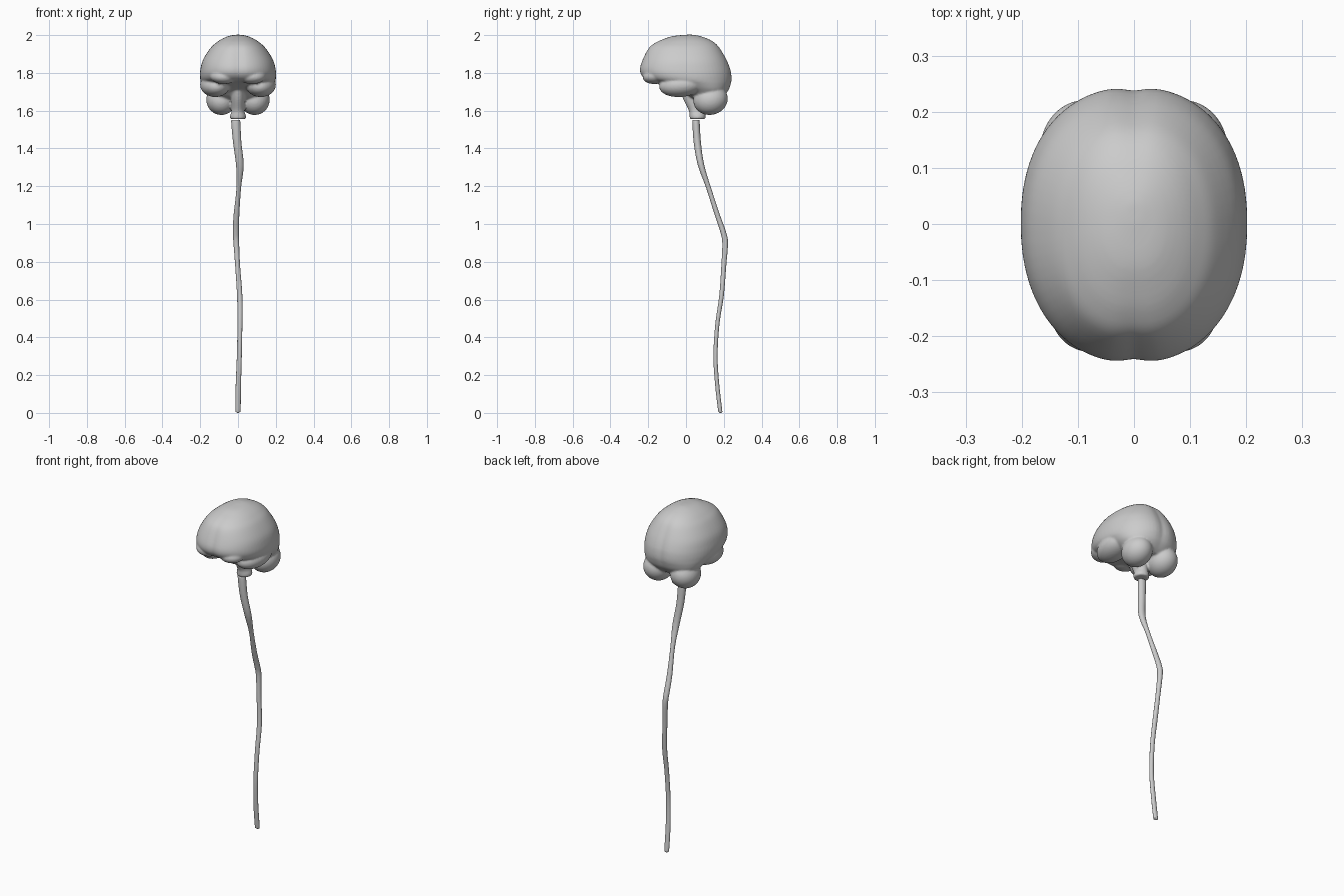
import bpy, bmesh, math
from mathutils import Matrix

if "Cube" in bpy.data.objects:
    bpy.data.objects.remove(bpy.data.objects["Cube"])

def blend(a, b, c, d, t):
    # Catmull-Rom interpolation of whole rows
    return [0.5 * (2*q + (r-p)*t + (2*p-5*q+4*r-s)*t*t + (3*q-p-3*r+s)*t**3)
            for p, q, r, s in zip(a, b, c, d)]

def loft(bm, rows, sides, steps, power=2.0, notch=0.0):
    # rows: z, front y, back y, half width, centre x
    n, fine = len(rows), []
    for i in range(n - 1):
        for k in range(steps):
            fine.append(blend(rows[max(i-1, 0)], rows[i], rows[i+1], rows[min(i+2, n-1)], k/steps))
    fine.append(rows[-1])
    rings = []
    for z, y0, y1, w, cx in fine:
        ring = []
        for k in range(sides):
            a = 2 * math.pi * k / sides
            c, s = math.cos(a), math.sin(a)
            x = w * math.copysign(abs(c) ** (2/power), c)
            y = (y1-y0)/2 * math.copysign(abs(s) ** (2/power), s)
            y *= 1 - notch * math.exp(-(x/0.025)**2)
            ring.append(bm.verts.new((cx + x, (y0+y1)/2 + y, z)))
        rings.append(ring)
    for r, q in zip(rings, rings[1:]):
        for k in range(sides):
            j = (k+1) % sides
            bm.faces.new((r[k], r[j], q[j], q[k]))
    bm.faces.new(rings[0])
    bm.faces.new(rings[-1])

def lobe(bm, loc, radii, tilt=0.0, turn=0.0):
    # mirrored pair of ellipsoids
    for side in (-1, 1):
        m = (Matrix.Translation((side*loc[0], loc[1], loc[2])) @ Matrix.Rotation(side*turn, 4, 'Z')
             @ Matrix.Rotation(tilt, 4, 'X') @ Matrix.Diagonal((*radii, 1)))
        bmesh.ops.create_uvsphere(bm, u_segments=32, v_segments=20, radius=1, matrix=m)

def finish(bm, name):
    bmesh.ops.recalc_face_normals(bm, faces=bm.faces)
    me = bpy.data.meshes.new(name)
    bm.to_mesh(me)
    bm.free()
    ob = bpy.data.objects.new(name, me)
    bpy.context.collection.objects.link(ob)
    bpy.context.view_layer.objects.active = ob
    ob.select_set(True)
    return ob

# Brain: cerebrum, lobes, cerebellum and stem fused together
bm = bmesh.new()
loft(bm, [(2.002, .00, .04, .015, 0), (1.995, -.07, .075, .05, 0), (1.98, -.12, .12, .085, 0),
          (1.96, -.165, .155, .115, 0), (1.93, -.202, .183, .147, 0), (1.87, -.233, .218, .185, 0),
          (1.82, -.248, .238, .199, 0), (1.785, -.238, .244, .202, 0), (1.76, -.205, .244, .198, 0),
          (1.742, -.13, .240, .188, 0), (1.71, -.03, .228, .168, 0), (1.68, .01, .205, .14, 0),
          (1.66, .04, .18, .10, 0)], 64, 4, 2.2, .03)
lobe(bm, (.075, -.155, 1.785), (.075, .075, .043), 0.15)          # frontal underside
lobe(bm, (.122, -.025, 1.735), (.078, .118, .062), 0.1, -0.12)    # temporal
lobe(bm, (.088, .130, 1.658), (.080, .092, .080), 0.25)           # cerebellum
loft(bm, [(1.74, -.04, .08, .035, 0), (1.68, -.022, .09, .037, 0), (1.65, -.01, .095, .036, 0),
          (1.60, .015, .10, .034, 0), (1.575, .018, .104, .042, 0), (1.555, .02, .102, .042, 0)], 32, 4)
brain = finish(bm, "brain")
rm = brain.modifiers.new("fuse", 'REMESH')
rm.mode = 'VOXEL'
rm.voxel_size = 0.006
rm.use_smooth_shade = True
sm = brain.modifiers.new("soften", 'SMOOTH')
sm.factor = 0.5
sm.iterations = 5

# Spinal cord: z, y, radius y, half width x, centre x
path = [(1.548, .053, .014, .019, -.012), (1.541, .053, .019, .024, -.012), (1.43, .060, .019, .022, -.004),
        (1.31, .080, .017, .020, .010), (1.19, .120, .013, .012, .004), (1.05, .165, .014, .015, -.008),
        (.96, .196, .015, .016, -.011), (.90, .207, .015, .015, -.009), (.78, .200, .013, .013, -.002),
        (.62, .188, .012, .014, .009), (.47, .166, .011, .013, .010), (.30, .156, .011, .013, .007),
        (.15, .165, .011, .014, .002), (.02, .180, .011, .014, 0), (.006, .182, .009, .011, 0),
        (0, .183, .004, .005, 0)]
bm = bmesh.new()
loft(bm, [(z, y-r, y+r, w, x) for z, y, r, w, x in path], 20, 4)
finish(bm, "spinal_cord")
bpy.ops.object.shade_smooth_by_angle(angle=math.radians(50))
